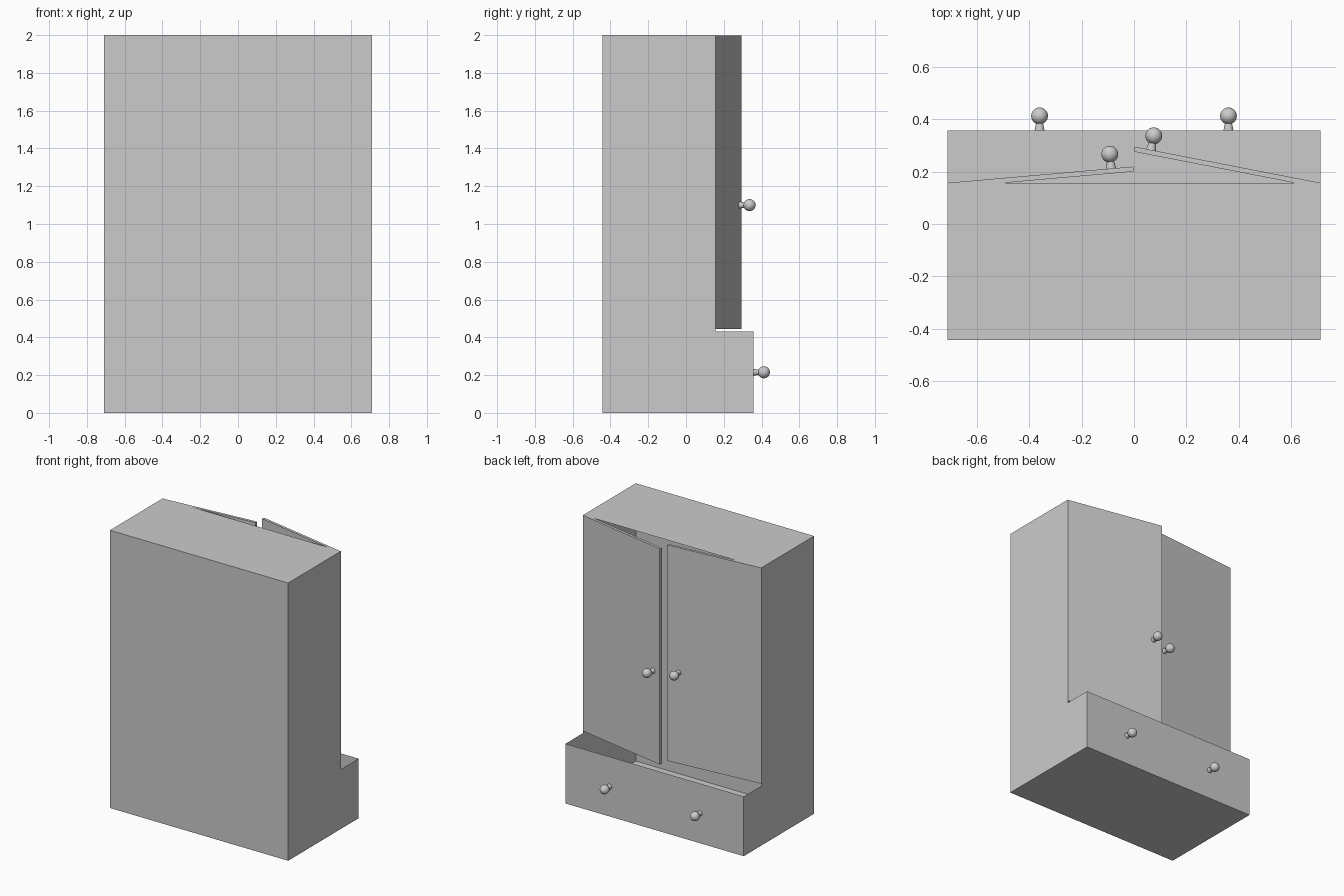
import bpy, bmesh
from math import radians, cos, pi
from mathutils import Matrix, Vector

if "Cube" in bpy.data.objects:
    bpy.data.objects.remove(bpy.data.objects["Cube"])

W = 0.71                                   # half width
BACK, FRONT, STEP = -0.443, 0.157, 0.357   # back, cabinet front, drawer front
H, DRAWER_H = 2.0, 0.43
DOOR_T, DOOR_Z0 = 0.019, 0.445


def finish(name, bm, smooth=False):
    mesh = bpy.data.meshes.new(name)
    bm.to_mesh(mesh)
    bm.free()
    obj = bpy.data.objects.new(name, mesh)
    bpy.context.collection.objects.link(obj)
    if smooth:
        for p in mesh.polygons:
            p.use_smooth = True
    return obj


def carcass():
    # Thin-walled shell: L-shaped sides joined by panels, open behind the doors
    # and on top of the drawer box
    profile = [(BACK, 0), (STEP, 0), (STEP, DRAWER_H), (FRONT, DRAWER_H),
               (FRONT, H), (BACK, H)]
    bm = bmesh.new()
    right = [bm.verts.new((W, y, z)) for y, z in profile]
    left = [bm.verts.new((-W, y, z)) for y, z in profile]
    bm.faces.new(right)
    bm.faces.new(left[::-1])
    for i in (0, 1, 4, 5):                 # bottom, drawer front, top, back
        j = (i + 1) % 6
        bm.faces.new((right[i], left[i], left[j], right[j]))
    bmesh.ops.recalc_face_normals(bm, faces=bm.faces)
    finish("wardrobe_carcass", bm)


def knob(name, frame):
    # Tapered neck and round ball, pointing along +y of the frame
    bm = bmesh.new()
    aim = Matrix.Rotation(-pi / 2, 4, 'X')
    bmesh.ops.create_cone(bm, cap_ends=False, segments=24, radius1=0.019,
                          radius2=0.013, depth=0.03,
                          matrix=frame @ Matrix.Translation((0, 0.015, 0)) @ aim)
    bmesh.ops.create_uvsphere(bm, u_segments=24, v_segments=16, radius=0.032,
                              matrix=frame @ Matrix.Translation((0, 0.055, 0)) @ aim)
    finish(name, bm, smooth=True)


def door(side, label, angle, knob_dist):
    # Slab hinged at the cabinet's front corner, swung slightly open
    a = radians(angle)
    frame = Matrix.Translation((side * W, FRONT, 0)) @ Matrix.Rotation(-side * a, 4, 'Z')
    length = (W - 0.003) / cos(a)
    height = H - 0.001 - DOOR_Z0
    bm = bmesh.new()
    slab = (Matrix.Translation((-side * length / 2, -DOOR_T / 2, DOOR_Z0 + height / 2))
            @ Matrix.Diagonal((length, DOOR_T, height, 1)))
    bmesh.ops.create_cube(bm, size=1, matrix=frame @ slab)
    finish(label + "_door", bm)
    knob(label + "_door_knob",
         frame @ Matrix.Translation((-side * knob_dist, 0, 1.1)))


carcass()
door(-1, "left", 5, 0.625)
door(1, "right", 11, 0.657)

# Drawer knobs
for side, label in ((-1, "left"), (1, "right")):
    knob(label + "_drawer_knob", Matrix.Translation((side * 0.36, STEP, 0.215)))
